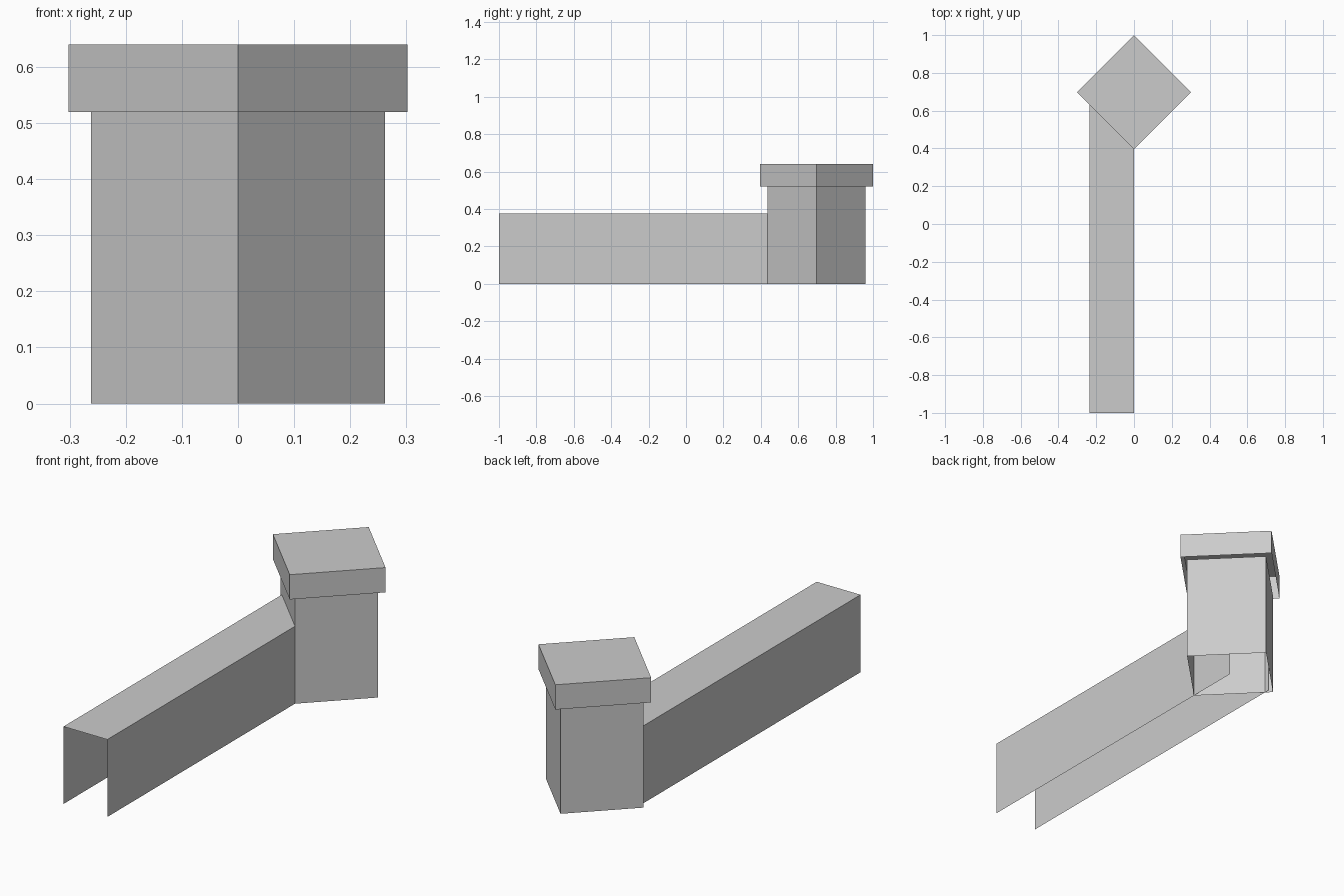
import bpy
import bmesh
from math import radians
from mathutils import Matrix, Vector

cube = bpy.data.objects.get("Cube")
if cube:
    bpy.data.objects.remove(cube, do_unlink=True)

# Single plain grey
grey = bpy.data.materials.new("stone_grey")
grey.use_nodes = True
colour = (0.6, 0.6, 0.6, 1)
grey.diffuse_color = colour
grey.node_tree.nodes["Principled BSDF"].inputs["Base Color"].default_value = colour

DOWN, UP = Vector((0, 0, -1)), Vector((0, 0, 1))
FRONT, BACK = Vector((0, -1, 0)), Vector((0, 1, 0))
PILLAR_Y = 0.698
ROOT2 = 2 ** 0.5


def open_box(name, size, base, turn, open_sides):
    """Box standing on base, without the faces that point along open_sides."""
    bm = bmesh.new()
    bmesh.ops.create_cube(bm, size=1)
    bm.normal_update()
    gone = [f for f in bm.faces if any(f.normal.dot(d) > 0.9 for d in open_sides)]
    bmesh.ops.delete(bm, geom=gone, context='FACES')
    bm.transform(Matrix.Translation(base)
                 @ Matrix.Rotation(radians(turn), 4, 'Z')
                 @ Matrix.Diagonal((*size, 1))
                 @ Matrix.Translation((0, 0, 0.5)))
    mesh = bpy.data.meshes.new(name)
    bm.to_mesh(mesh)
    bm.free()
    mesh.materials.append(grey)
    bpy.context.collection.objects.link(bpy.data.objects.new(name, mesh))


# Low wall: two sides and a top, running into the middle of the pillar
open_box("wall", (0.235, 1 + PILLAR_Y, 0.375),
         (-0.1175, (PILLAR_Y - 1) / 2, 0), 0, (DOWN, FRONT, BACK))

# Square pillar set cornerwise, with a wider hollow cap
side = 0.262 * ROOT2
open_box("pillar", (side, side, 0.52), (0, PILLAR_Y, 0), 45, (DOWN, UP))
side = 0.302 * ROOT2
open_box("pillar_cap", (side, side, 0.12), (0, PILLAR_Y, 0.52), 45, (DOWN,))
